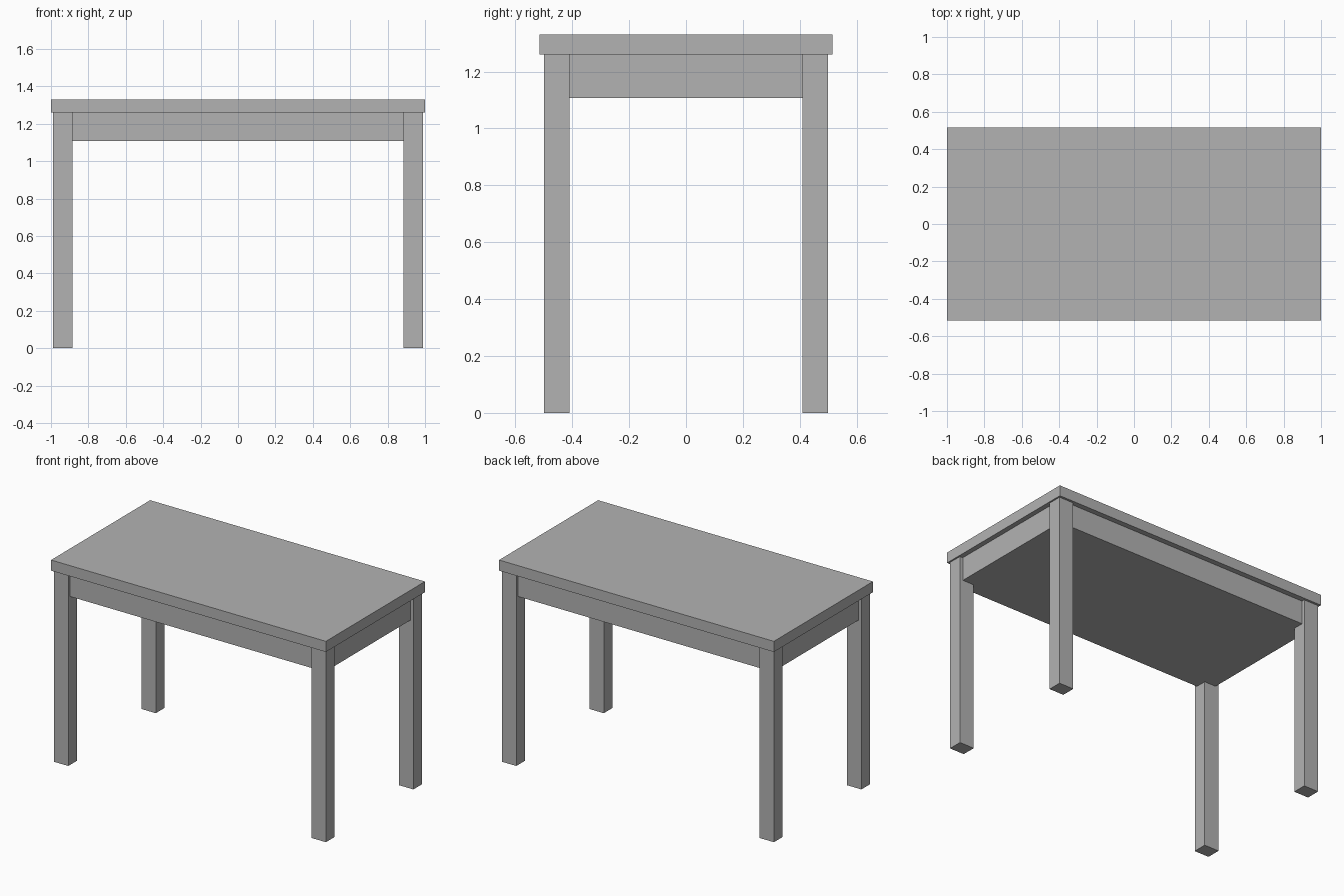
import bpy

if "Cube" in bpy.data.objects:
    bpy.data.objects.remove(bpy.data.objects["Cube"], do_unlink=True)

# Single flat colour
grey = bpy.data.materials.new("plain_grey")
grey.use_nodes = True
colour = (0.45, 0.45, 0.45, 1)
grey.diffuse_color = colour
grey.node_tree.nodes["Principled BSDF"].inputs["Base Color"].default_value = colour


def box(name, low, high):
    """Add a box spanning two opposite corners."""
    bpy.ops.mesh.primitive_cube_add(size=1)
    obj = bpy.context.object
    obj.name = name
    obj.location = [(a + b) / 2 for a, b in zip(low, high)]
    obj.scale = [b - a for a, b in zip(low, high)]
    bpy.ops.object.transform_apply(location=True, rotation=False, scale=True)
    obj.data.materials.append(grey)
    return obj


TOP_Z, UNDER_Z, APRON_Z = 1.33, 1.26, 1.107

# Table top
box("table_top", (-1, -0.515, UNDER_Z), (1, 0.515, TOP_Z))

# Solid apron block, set back a little from the legs' outer faces
box("apron", (-0.968, -0.48, APRON_Z), (0.968, 0.48, UNDER_Z))

# Four square legs
for side, sx in (("left", 1), ("right", -1)):
    for end, sy in (("front", -1), ("back", 1)):
        xs = sorted((sx * 0.885, sx * 0.99))
        ys = sorted((sy * 0.409, sy * 0.50))
        box(f"{end}_{side}_leg", (xs[0], ys[0], 0), (xs[1], ys[1], UNDER_Z))
